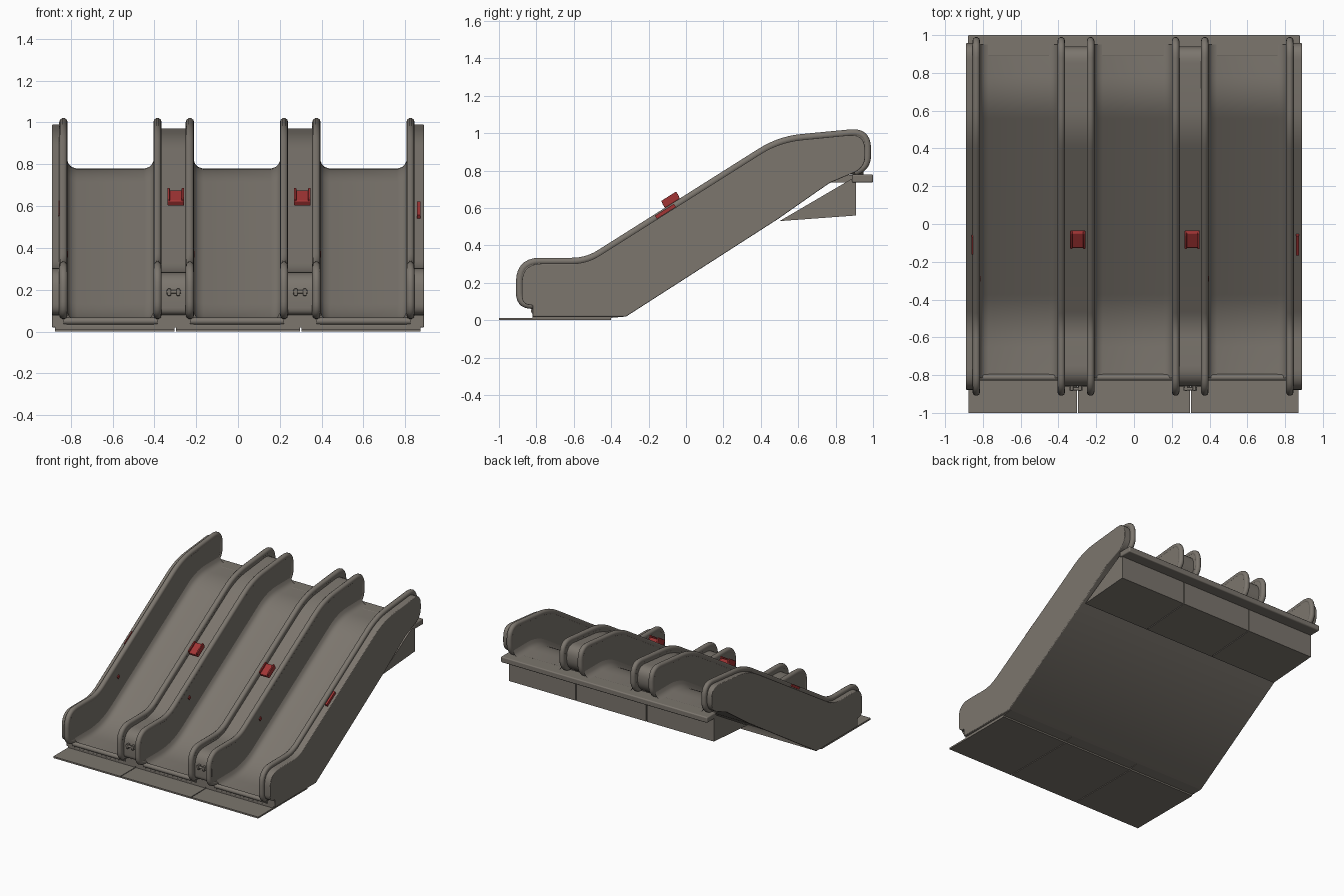
import bpy
import bmesh
import math
from mathutils import Vector, Matrix

cube = bpy.data.objects.get("Cube")
if cube:
    bpy.data.objects.remove(cube, do_unlink=True)


def material(name, rgb):
    m = bpy.data.materials.new(name)
    m.use_nodes = True
    m.diffuse_color = (*rgb, 1)
    m.node_tree.nodes["Principled BSDF"].inputs["Base Color"].default_value = (*rgb, 1)
    return m


GREY = material("warm grey", (0.20, 0.18, 0.155))
RED = material("red", (0.36, 0.035, 0.035))
SLOPE = math.atan(0.63)


def rounded(points, steps=7):
    """Round the corners of an open (y, z, radius) path."""
    out = []
    for i, p in enumerate(points):
        c = Vector(p[:2])
        r = p[2] if len(p) > 2 else 0
        if not r:
            out.append(c)
            continue
        a = c + (Vector(points[i - 1][:2]) - c).normalized() * r
        b = c + (Vector(points[i + 1][:2]) - c).normalized() * r
        for k in range(steps + 1):
            t = k / steps
            out.append(a * (1 - t) ** 2 + c * 2 * t * (1 - t) + b * t * t)
    return out


def finish(name, bm, mat, bevel=0):
    bmesh.ops.recalc_face_normals(bm, faces=bm.faces)
    me = bpy.data.meshes.new(name)
    bm.to_mesh(me)
    bm.free()
    me.materials.append(mat)
    me.shade_smooth()
    me.set_sharp_from_angle(angle=math.radians(35))
    ob = bpy.data.objects.new(name, me)
    bpy.context.collection.objects.link(ob)
    if bevel:
        mod = ob.modifiers.new("soft edges", "BEVEL")
        mod.width = bevel
        mod.segments = 3
        mod.limit_method = "ANGLE"
        mod.angle_limit = math.radians(40)
    return ob


def prism(name, profile, x0, x1, mat=GREY, bevel=0):
    """Extrude a (y, z) outline from x0 to x1."""
    bm = bmesh.new()
    face = bm.faces.new([bm.verts.new((x0, p[0], p[1])) for p in profile])
    new = bmesh.ops.extrude_face_region(bm, geom=[face])["geom"]
    moved = [v for v in new if isinstance(v, bmesh.types.BMVert)]
    bmesh.ops.translate(bm, verts=moved, vec=(x1 - x0, 0, 0))
    return finish(name, bm, mat, bevel)


def box(name, centre, size, mat=GREY, tilt=0, bevel=0):
    bm = bmesh.new()
    bmesh.ops.create_cube(bm, size=1, matrix=Matrix.Diagonal((*size, 1)))
    ob = finish(name, bm, mat, bevel)
    ob.location = centre
    ob.rotation_euler.x = tilt
    return ob


def rod(name, centre, radius, length):
    bm = bmesh.new()
    bmesh.ops.create_cone(bm, cap_ends=True, segments=16, radius1=radius,
                          radius2=radius, depth=length,
                          matrix=Matrix.Rotation(math.pi / 2, 4, "Y"))
    ob = finish(name, bm, GREY)
    ob.location = centre
    return ob


def rail_path(d=0):
    """Handrail line, pulled inwards by d."""
    return rounded([
        (-0.82, 0.08), (-0.89 + d, 0.08, 0.065 - d), (-0.89 + d, 0.315 - d, 0.11),
        (-0.53, 0.315 - d, 0.08), (0.5, 0.965 - d, 0.12),
        (0.97 - d, 1.01 - d, 0.09), (0.97 - d, 0.82, 0.06), (0.9, 0.79)])


# Underside shared by the side panels and the step decks
BELLY = [Vector(p) for p in ((0.77, 0.735), (0.69, 0.68), (0.49, 0.54),
                             (-0.32, 0.02), (-0.82, 0.02))]
FLOOR = rounded([(-0.815, 0.05), (-0.5, 0.05, 0.15), (0.66, 0.777, 0.12), (0.95, 0.777)])

# Handrails with their thin inner panels
RAILS = (-0.835, -0.385, -0.23, 0.22, 0.375, 0.825)
for i, x in enumerate(RAILS):
    cu = bpy.data.curves.new("handrail", "CURVE")
    cu.dimensions = "3D"
    cu.bevel_depth = 0.02
    cu.bevel_resolution = 3
    cu.use_fill_caps = True
    pts = rail_path()
    sp = cu.splines.new("POLY")
    sp.points.add(len(pts) - 1)
    for q, p in zip(sp.points, pts):
        q.co = (x, p.x, p.y, 1)
    cu.materials.append(GREY)
    bpy.context.collection.objects.link(bpy.data.objects.new(f"handrail_{i + 1}", cu))
    prism(f"inner_panel_{i + 1}", pts + BELLY, x - 0.016, x + 0.016)

# Outer side panels
prism("outer_panel_right", rail_path(0.012) + BELLY, -0.89, RAILS[0], bevel=0.012)
prism("outer_panel_left", rail_path(0.012) + BELLY, RAILS[5], 0.89, bevel=0.012)

# Medians between neighbouring lanes
for side, a, b in (("right", RAILS[1], RAILS[2]), ("left", RAILS[3], RAILS[4])):
    mid = (a + b) / 2
    prism(f"median_{side}", rail_path(0.03) + BELLY, a, b)
    # Small bracket on the lower end
    rod(f"bracket_bar_{side}", (mid, -0.873, 0.19), 0.009, 0.07)
    for s in (-1, 1):
        box(f"bracket_lug_{side}", (mid + s * 0.022, -0.868, 0.188),
            (0.018, 0.03, 0.034), bevel=0.004)
    # Red saddle on the slope
    box(f"red_saddle_{side}", (mid + 0.01, -0.08, 0.638), (0.08, 0.095, 0.03),
        RED, SLOPE, 0.006)
    for s in (-1, 1):
        box(f"red_saddle_ear_{side}", (mid + 0.01 + s * 0.034, -0.085, 0.65),
            (0.012, 0.095, 0.03), RED, SLOPE, 0.004)

# Red strips on the outer panels
box("red_strip_left", (0.865, -0.11, 0.582), (0.016, 0.12, 0.02), RED, SLOPE)
box("red_strip_right", (-0.856, -0.11, 0.588), (0.006, 0.11, 0.02), RED, SLOPE)

# Lanes: deck, trough, lip, button, floor plate and top housing
PLATES = ((-0.875, -0.303), (-0.297, 0.297), (0.303, 0.872))
HOUSING = [(0.5, 0.53), (0.91, 0.56), (0.91, 0.77)]
for i in range(3):
    a, b = RAILS[2 * i], RAILS[2 * i + 1]
    n = i + 1
    prism(f"step_deck_{n}", FLOOR + [Vector((0.95, 0.74))] + BELLY, a, b)

    # Trough surface with curved corners against the panels
    l, r = a + 0.015, b - 0.015
    section = [(l, 0.05), (l + 0.01, 0.026), (l + 0.024, 0.01), (l + 0.05, 0.002),
               (r - 0.05, 0.002), (r - 0.024, 0.01), (r - 0.01, 0.026), (r, 0.05)]
    bm = bmesh.new()
    rows = [[bm.verts.new((x, p.x, p.y + h)) for x, h in section] for p in FLOOR]
    for lo, hi in zip(rows, rows[1:]):
        for k in range(len(section) - 1):
            bm.faces.new((lo[k], lo[k + 1], hi[k + 1], hi[k]))
    trough = finish(f"step_trough_{n}", bm, GREY)
    if trough.data.polygons[3].normal.z < 0:
        trough.data.flip_normals()

    rod(f"front_lip_{n}", ((a + b) / 2, -0.812, 0.05), 0.017, b - a)
    box(f"red_button_{n}", (a + 0.018, -0.29, 0.37), (0.008, 0.022, 0.022), RED, SLOPE)

    x0, x1 = PLATES[i]
    box(f"floor_plate_{n}", ((x0 + x1) / 2, -0.7, 0.006), (x1 - x0, 0.6, 0.012))
    prism(f"floor_ramp_{n}", [(-0.82, 0.005), (-0.48, 0.005), (-0.32, 0.02), (-0.82, 0.025)],
          x0, x1)
    prism(f"top_housing_{n}", HOUSING, x0, x1)

# Landing beam along the upper end
box("landing_beam", (0, 0.944, 0.758), (1.76, 0.112, 0.044), bevel=0.008)
